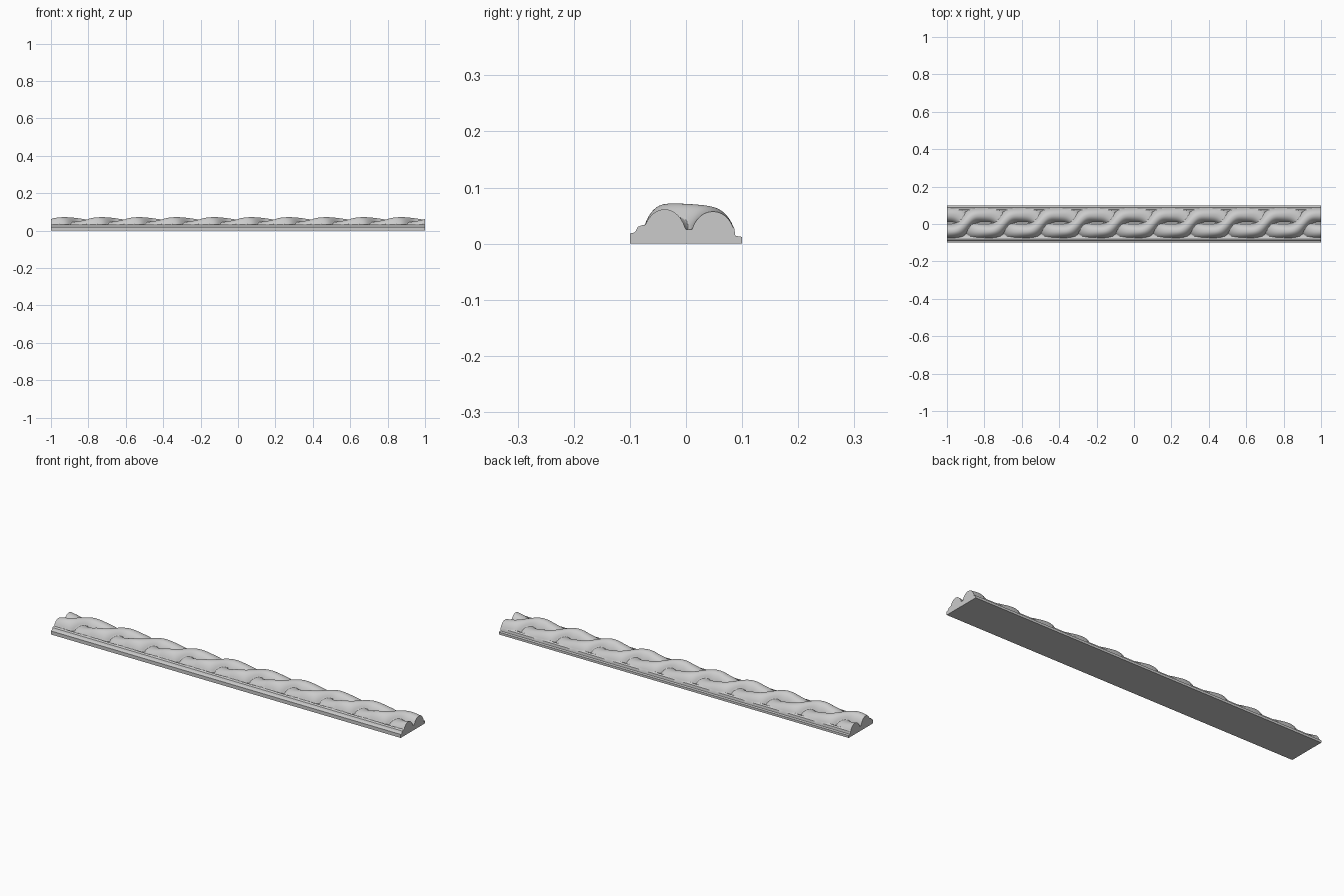
import bpy, bmesh, math

if "Cube" in bpy.data.objects:
    bpy.data.objects.remove(bpy.data.objects["Cube"])

NX, NY = 600, 100          # grid resolution along and across the moulding
PITCH = 0.2                # distance between strand crossings
FLOOR = 0.025

# cross-section of the backing strip (y, z)
PROFILE = [(-0.1, 0.018), (-0.091, 0.02), (-0.086, 0.03), (-0.075, 0.034),
           (-0.067, 0.028), (-0.05, 0.025), (0.06, 0.025), (0.072, 0.029),
           (0.078, 0.032), (0.086, 0.027), (0.088, 0.014), (0.1, 0.012)]


def base_height(y):
    for (y0, z0), (y1, z1) in zip(PROFILE, PROFILE[1:]):
        if y <= y1 + 1e-9:
            return z0 + (z1 - z0) * (y - y0) / (y1 - y0)
    return PROFILE[-1][1]


def sway(t):
    # S-shaped path from the front (-y) to the back (+y)
    return 0.005 - 0.043 * math.sin(math.pi / 2 * math.cos(math.pi * t))


def dome(y, centre, slope, half, top):
    d = (y - centre) / (half * math.sqrt(1 + slope * slope))
    if abs(d) >= 1:
        return 0
    return FLOOR + (top - FLOOR) * (1 - abs(d) ** 2.2) ** 0.75


def relief(t, y):
    e = 0.005
    bump = math.sin(math.pi * t)
    slope = (sway(t + e) - sway(t - e)) / (2 * e * PITCH)
    # strand passing over, rising from front to back
    over_top = 0.061 - 0.004 * t + 0.012 * math.sin(math.pi * t ** 0.75)
    over = dome(y, sway(t), slope, 0.037 + 0.002 * bump, over_top)
    # strand passing under, returning from back to front
    under_top = 0.057 + 0.004 * t - 0.014 * bump
    under = dome(y, sway(1 - t), slope, 0.037, under_top)
    return max(base_height(y), over, under)


bm = bmesh.new()

# carved top surface
rows = []
for i in range(NX + 1):
    x = -1 + 2 * i / NX
    t = ((x + 1) / PITCH) % 1.0
    if t > 0.9999:
        t = 0.0
    rows.append([bm.verts.new((x, y, relief(t, y)))
                 for y in (-0.1 + 0.2 * j / NY for j in range(NY + 1))])
for i in range(NX):
    for j in range(NY):
        bm.faces.new((rows[i][j], rows[i + 1][j], rows[i + 1][j + 1], rows[i][j + 1]))

# straight sides, end caps and flat underside
rim = [e for e in bm.edges if e.is_boundary]
ext = bmesh.ops.extrude_edge_only(bm, edges=rim)["geom"]
for v in ext:
    if isinstance(v, bmesh.types.BMVert):
        v.co.z = 0
bmesh.ops.holes_fill(bm, edges=[e for e in bm.edges if e.is_boundary], sides=0)
bmesh.ops.recalc_face_normals(bm, faces=bm.faces)

mesh = bpy.data.meshes.new("twisted_strand_moulding")
bm.to_mesh(mesh)
bm.free()
moulding = bpy.data.objects.new("twisted_strand_moulding", mesh)
bpy.context.collection.objects.link(moulding)
bpy.context.view_layer.objects.active = moulding
moulding.select_set(True)
bpy.ops.object.shade_smooth_by_angle(angle=math.radians(40))
